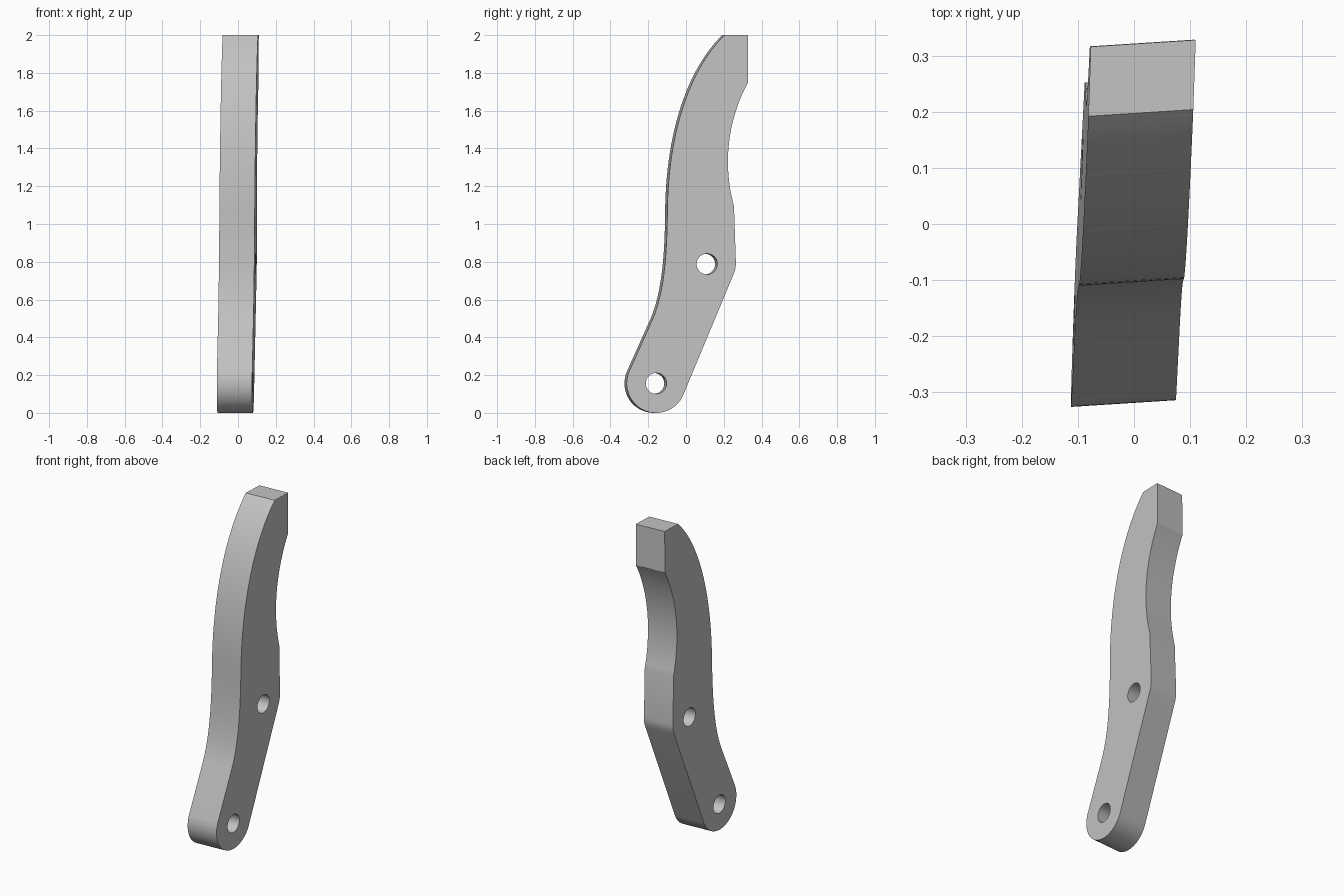
import bpy, bmesh, math
from mathutils import Vector
from mathutils.geometry import interpolate_bezier

cube = bpy.data.objects.get("Cube")
if cube:
    bpy.data.objects.remove(cube, do_unlink=True)


def arc(cy, cz, r, start, end, steps):
    """Points on a circle in the side plane, angles in degrees."""
    angles = [math.radians(start + (end - start) * i / steps) for i in range(steps + 1)]
    return [(cy + r * math.cos(a), cz + r * math.sin(a)) for a in angles]


def bezier(a, b, c, d, steps):
    pts = interpolate_bezier(Vector((*a, 0)), Vector((*b, 0)), Vector((*c, 0)), Vector((*d, 0)), steps)
    return [(p.x, p.y) for p in pts]


def on_side(y, z):
    """Place a profile point on the slightly turned side face."""
    return (0.11 + 0.035 * (y - 0.328) + 0.007 * (z - 2), y, z)


# Side profile: rounded foot, straight back, concave notch, squared tip, curved front
foot = (-0.158, 0.156)
outline = arc(*foot, 0.156, -203, -23.5, 32)[1:]
outline += bezier((0.247, 0.722), (0.262, 0.757), (0.265, 0.772), (0.264, 0.80), 6)
outline += arc(1.102, 1.33, 0.88, 195.5, 151.5, 28)
outline += [(0.328, 1.75), (0.328, 2.0)]
front = bezier((0.204, 2.0), (0.0, 1.80), (-0.09, 1.45), (-0.098, 1.10), 28)
front += bezier((-0.098, 1.10), (-0.10, 0.88), (-0.108, 0.66), (-0.175, 0.50), 20)[1:]
outline += front + [(-0.302, 0.217)]

# Pin holes
holes = [arc(cy, cz, 0.055, 0, 360, 32)[:-1] for cy, cz in (foot, (0.111, 0.788))]

# Fill the pierced profile and give it thickness
bm = bmesh.new()
edges = []
for loop in [outline] + holes:
    verts = [bm.verts.new(on_side(y, z)) for y, z in loop]
    edges += [bm.edges.new((v, verts[i - 1])) for i, v in enumerate(verts)]
bmesh.ops.triangle_fill(bm, edges=edges, use_beauty=True, use_dissolve=False)
result = bmesh.ops.extrude_face_region(bm, geom=bm.faces[:], use_keep_orig=True)
moved = [g for g in result["geom"] if isinstance(g, bmesh.types.BMVert)]
bmesh.ops.translate(bm, verts=moved, vec=(-0.187, -0.012, 0))
bmesh.ops.recalc_face_normals(bm, faces=bm.faces[:])

mesh = bpy.data.meshes.new("lever_arm")
bm.to_mesh(mesh)
bm.free()
lever = bpy.data.objects.new("lever_arm", mesh)
bpy.context.collection.objects.link(lever)

# Plain grey finish
grey = bpy.data.materials.new("light_grey")
grey.use_nodes = True
colour = (0.55, 0.55, 0.55, 1)
grey.diffuse_color = colour
grey.node_tree.nodes["Principled BSDF"].inputs["Base Color"].default_value = colour
mesh.materials.append(grey)

# Smooth curves, sharp corners
bpy.ops.object.select_all(action="DESELECT")
lever.select_set(True)
bpy.context.view_layer.objects.active = lever
bpy.ops.object.shade_smooth_by_angle(angle=math.radians(20))
